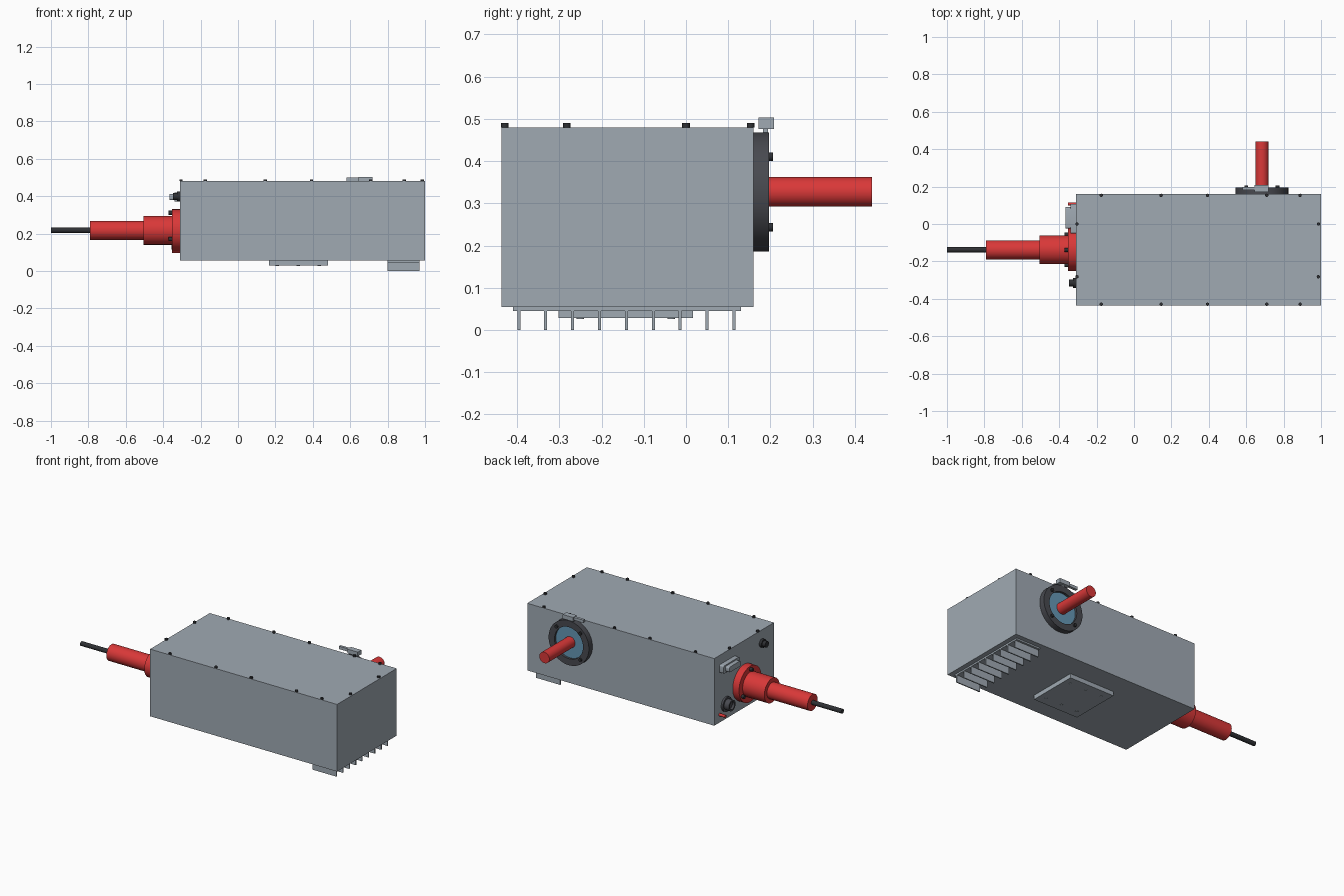
import bpy, bmesh
from math import pi, sin, cos, radians
from mathutils import Matrix, Vector

cube = bpy.data.objects.get("Cube")
if cube:
    bpy.data.objects.remove(cube)


def material(name, rgb):
    m = bpy.data.materials.new(name)
    m.use_nodes = True
    m.diffuse_color = (*rgb, 1)
    bsdf = next(n for n in m.node_tree.nodes if n.type == "BSDF_PRINCIPLED")
    bsdf.inputs["Base Color"].default_value = (*rgb, 1)
    return m


GREY = material("housing grey", (0.35, 0.40, 0.45))
RED = material("insulator red", (0.70, 0.04, 0.04))
DARK = material("dark flange", (0.065, 0.068, 0.08))
BLACK = material("black screws and cable", (0.028, 0.030, 0.034))
BLUE = material("window blue", (0.13, 0.31, 0.46))

# Rotations that send the lathe axis (+z) to the wanted direction
AXES = {"up": Matrix.Identity(4),
        "back": Matrix.Rotation(-pi / 2, 4, "X"),
        "right": Matrix.Rotation(-pi / 2, 4, "Y")}


def finish(name, bm, mat, smooth):
    bmesh.ops.recalc_face_normals(bm, faces=bm.faces)
    me = bpy.data.meshes.new(name)
    bm.to_mesh(me)
    bm.free()
    me.materials.append(mat)
    ob = bpy.data.objects.new(name, me)
    bpy.context.collection.objects.link(ob)
    if smooth:
        bpy.ops.object.select_all(action="DESELECT")
        ob.select_set(True)
        bpy.context.view_layer.objects.active = ob
        bpy.ops.object.shade_smooth_by_angle(angle=radians(35))
    return ob


def box(name, lo, hi, mat, bevel=0):
    lo, hi = Vector(lo), Vector(hi)
    bm = bmesh.new()
    bmesh.ops.create_cube(bm, size=1)
    bmesh.ops.scale(bm, vec=hi - lo, verts=bm.verts)
    bmesh.ops.translate(bm, vec=(lo + hi) / 2, verts=bm.verts)
    if bevel:
        edges = [e for e in bm.edges
                 if abs((e.verts[0].co - e.verts[1].co).normalized().x) > 0.9]
        bmesh.ops.bevel(bm, geom=edges, offset=bevel, segments=4,
                        profile=0.5, affect="EDGES")
    return finish(name, bm, mat, bevel > 0)


def lathe(name, profile, origin, axis, mat, sides=48):
    """Revolve (radius, distance) points around an axis through origin."""
    bm = bmesh.new()
    vs = [bm.verts.new((r, 0, h)) for r, h in profile]
    es = [bm.edges.new(p) for p in zip(vs, vs[1:])]
    bmesh.ops.spin(bm, geom=vs + es, cent=(0, 0, 0), axis=(0, 0, 1),
                   angle=2 * pi, steps=sides)
    bmesh.ops.remove_doubles(bm, verts=bm.verts, dist=0.0001)
    bmesh.ops.transform(bm, matrix=Matrix.Translation(origin) @ AXES[axis],
                        verts=bm.verts)
    return finish(name, bm, mat, True)


def rod(name, r, length, origin, axis, mat, sides=32):
    return lathe(name, [(0, 0), (r, 0), (r, length), (0, length)],
                 origin, axis, mat, sides)


# Housing
END, BACK, FRONT, TOP, BASE = -0.31, 0.16, -0.437, 0.48, 0.055
box("housing", (END, FRONT, BASE), (1, BACK, TOP), GREY)

# Lid screws around the rim
spots = [(x, y) for x in (-0.175, 0.145, 0.393, 0.71, 0.888)
         for y in (FRONT + 0.008, BACK - 0.007)]
spots += [(x, y) for x in (END + 0.005, 0.986) for y in (0, -0.282)]
for x, y in spots:
    rod("lid_screw", 0.009, 0.01, (x, y, TOP), "up", BLACK, 16)

# Rear window: flange ring, glass, output rod and bolts
WX, WZ = 0.684, 0.327
lathe("window_flange", [(0.1, 0), (0.141, 0), (0.141, 0.036), (0.1, 0.036), (0.1, 0)],
      (WX, BACK, WZ), "back", DARK, 64)
rod("window_glass", 0.1, 0.022, (WX, BACK, WZ), "back", BLUE, 64)
rod("output_rod", 0.035, 0.28, (WX, BACK, WZ), "back", RED)
for i in range(4):
    a = pi / 4 + i * pi / 2
    rod("flange_bolt", 0.01, 0.01,
        (WX + 0.118 * cos(a), BACK + 0.036, WZ + 0.118 * sin(a)), "back", BLACK, 16)

# Small clip above the window
box("clip_block", (0.645, 0.172, 0.476), (0.718, 0.208, 0.503), GREY)
box("clip_bar", (0.58, 0.182, 0.482), (0.645, 0.199, 0.5), GREY)
box("clip_stem", (0.674, 0.182, 0.462), (0.692, 0.194, 0.476), GREY)

# Stepped high-voltage bushing and cable on the right end
BY, BZ = -0.138, 0.217
lathe("bushing", [(0, 0), (0.113, 0), (0.113, 0.044), (0.077, 0.044), (0.077, 0.196),
                  (0.051, 0.196), (0.051, 0.48), (0, 0.48)],
      (END, BY, BZ), "right", RED)
rod("cable", 0.014, 0.215, (END - 0.475, BY, BZ), "right", BLACK, 24)
for i in range(3):
    a = pi / 2 + i * 2 * pi / 3
    rod("bushing_bolt", 0.011, 0.018,
        (END - 0.044, BY + 0.094 * cos(a), BZ + 0.094 * sin(a)), "right", BLACK, 16)

# Multi-pin connector on the right end
box("connector_plate", (END - 0.03, -0.05, 0.37), (END, 0.108, 0.42), GREY, 0.008)
box("connector_shell", (END - 0.056, -0.025, 0.378), (END - 0.03, 0.09, 0.412), GREY, 0.01)

# Round sockets and indicator on the right end
lathe("upper_socket", [(0, 0), (0.026, 0), (0.026, 0.016), (0.019, 0.016),
                       (0.019, 0.037), (0, 0.037)],
      (END, -0.315, 0.398), "right", BLACK, 24)
lathe("lower_socket", [(0, 0), (0.046, 0), (0.046, 0.012), (0.034, 0.012),
                       (0.034, 0.045), (0.024, 0.045), (0.024, 0.03), (0, 0.03)],
      (END, 0.045, 0.15), "right", DARK)
rod("indicator", 0.009, 0.042, (END, 0.107, 0.105), "right", RED, 16)

# Mounting plate underneath, with screw dots
box("mounting_plate", (0.165, -0.302, 0.028), (0.48, 0.017, BASE), GREY)
for x in (0.21, 0.322, 0.435):
    for y in (-0.25, -0.035):
        rod("plate_screw", 0.009, 0.003, (x, y, 0.0255), "up", GREY, 16)

# Finned heat sink underneath
box("heat_sink_base", (0.8, -0.41, 0.045), (0.97, 0.13, BASE), GREY)
for i in range(9):
    y = -0.396 + i * 0.0637
    box("heat_sink_fin", (0.8, y - 0.0035, 0), (0.97, y + 0.0035, 0.046), GREY)
